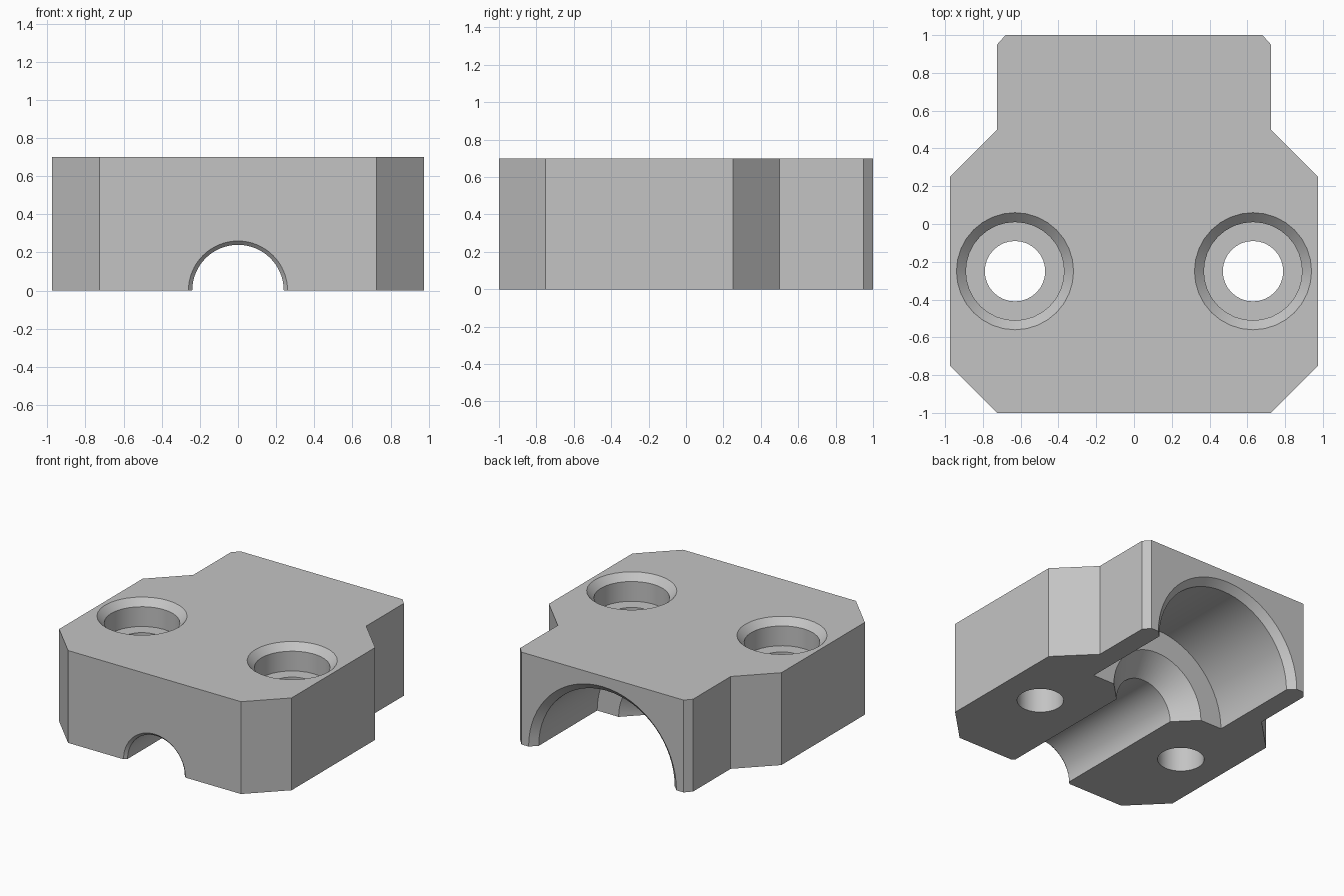
import bpy, bmesh
from math import cos, sin, pi, radians
from mathutils import Matrix

if "Cube" in bpy.data.objects:
    bpy.data.objects.remove(bpy.data.objects["Cube"])

grey = bpy.data.materials.new("plain grey")
grey.use_nodes = True
colour = (0.55, 0.55, 0.55, 1)
grey.diffuse_color = colour
grey.node_tree.nodes["Principled BSDF"].inputs["Base Color"].default_value = colour


def finish(name, bm):
    bmesh.ops.recalc_face_normals(bm, faces=bm.faces)
    mesh = bpy.data.meshes.new(name)
    bm.to_mesh(mesh)
    bm.free()
    mesh.materials.append(grey)
    obj = bpy.data.objects.new(name, mesh)
    bpy.context.collection.objects.link(obj)
    return obj


def revolve(name, profile, sides, matrix):
    """Solid of revolution about local z from (radius, height) pairs."""
    bm = bmesh.new()
    rings = [[bm.verts.new((r * cos(2 * pi * i / sides), r * sin(2 * pi * i / sides), h))
              for i in range(sides)] for r, h in profile]
    for low, high in zip(rings, rings[1:]):
        for i in range(sides):
            j = (i + 1) % sides
            bm.faces.new((low[i], low[j], high[j], high[i]))
    bm.faces.new(rings[0])
    bm.faces.new(rings[-1])
    bm.transform(matrix)
    return finish(name, bm)


# Block: mirrored plan outline, extruded upward
height = 0.7
half = [(0.725, -1), (0.975, -0.75), (0.975, 0.25), (0.725, 0.5), (0.725, 0.95), (0.68, 1)]
outline = half + [(-x, y) for x, y in reversed(half)]
bm = bmesh.new()
base = bm.faces.new([bm.verts.new((x, y, 0)) for x, y in outline])
top = bmesh.ops.extrude_face_region(bm, geom=[base])["geom"]
bmesh.ops.translate(bm, vec=(0, 0, height),
                    verts=[v for v in top if isinstance(v, bmesh.types.BMVert)])
block = finish("clamp_block", bm)

# Stepped half-round channel along y, chamfered at both mouths
channel = [(0.28, -1.02), (0.24, -0.98), (0.24, 0.1), (0.39, 0.25),
           (0.57, 0.25), (0.57, 0.95), (0.64, 1.02)]
cutters = [revolve("channel_cutter", channel, 64, Matrix.Rotation(radians(-90), 4, "X"))]

# Counterbored screw holes
screw = [(0.16, -0.1), (0.16, height - 0.2), (0.26, height - 0.2),
         (0.26, height - 0.05), (0.33, height + 0.02)]
for side, x in (("left", 0.63), ("right", -0.63)):
    cutters.append(revolve(side + "_hole_cutter", screw, 32,
                           Matrix.Translation((x, -0.25, 0))))

# Cut, bake the result and drop the cutters
for cutter in cutters:
    cutter.hide_render = True
    mod = block.modifiers.new(cutter.name, "BOOLEAN")
    mod.operation = "DIFFERENCE"
    mod.solver = "EXACT"
    mod.object = cutter
graph = bpy.context.evaluated_depsgraph_get()
baked = bpy.data.meshes.new_from_object(block.evaluated_get(graph))
block.modifiers.clear()
block.data = baked
for cutter in cutters:
    bpy.data.objects.remove(cutter)

# Smooth bores, crisp edges
bpy.ops.object.select_all(action="DESELECT")
block.select_set(True)
bpy.context.view_layer.objects.active = block
bpy.ops.object.shade_smooth_by_angle(angle=radians(30))
